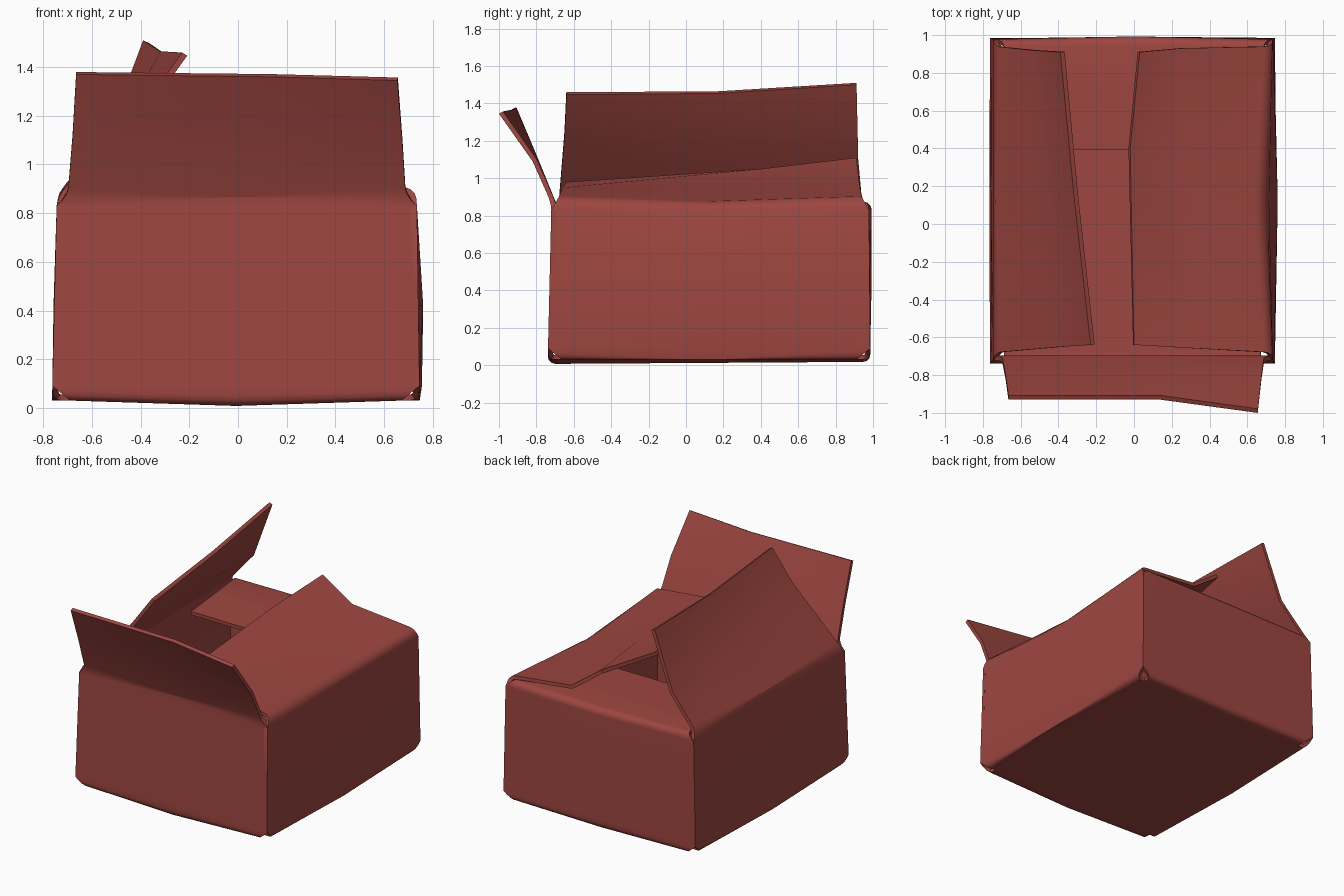
import bpy
import bmesh
import math
from mathutils import Vector

cube = bpy.data.objects.get("Cube")
if cube:
    bpy.data.objects.remove(cube, do_unlink=True)

COLOUR = (0.34, 0.062, 0.052, 1)
THICKNESS = 0.025
FOLD = 0.075          # floor inset where the fold begins

cardboard = bpy.data.materials.new("red_cardboard")
cardboard.use_nodes = True
cardboard.diffuse_color = COLOUR
cardboard.node_tree.nodes["Principled BSDF"].inputs["Base Color"].default_value = COLOUR


def corner(sx, sy, z):
    """Wall corner at a height; the walls spread slightly towards the floor."""
    spread = 0.02 * (1 - z / 0.84)
    x = 0.735 + spread * 0.6 if sx > 0 else -0.745 - spread
    y = 0.978 + spread * 0.4 if sy > 0 else -0.72 - spread
    return Vector((x, y, z))


def floor_corner(sx, sy):
    p = corner(sx, sy, 0.03)
    return p - Vector((sx * FOLD, sy * FOLD, 0))


def floor_mid(a, b):
    """Middle of a floor edge, sagging under the front and back."""
    p = (a + b) / 2
    if abs(a.x - b.x) > 0.1:
        p.z = 0.008 if p.y < 0 else 0.018
    return p


def sheet(name, rows, folds=()):
    """Bent cardboard sheet from rows of three points, rounded along fold rows."""
    bm = bmesh.new()
    grid = [[bm.verts.new(p) for p in row] for row in rows]
    for low, high in zip(grid, grid[1:]):
        for c in range(2):
            bm.faces.new((low[c], low[c + 1], high[c + 1], high[c]))
    edges = [bm.edges.get((grid[r][c], grid[r][c + 1])) for r in folds for c in range(2)]
    if edges:
        bmesh.ops.bevel(bm, geom=edges, offset=0.04, segments=3, profile=0.5,
                        affect='EDGES')
    mesh = bpy.data.meshes.new(name)
    bm.to_mesh(mesh)
    bm.free()
    mesh.materials.append(cardboard)
    obj = bpy.data.objects.new(name, mesh)
    bpy.context.collection.objects.link(obj)
    for other in bpy.context.selected_objects:
        other.select_set(False)
    obj.select_set(True)
    bpy.context.view_layer.objects.active = obj
    solid = obj.modifiers.new("thickness", 'SOLIDIFY')
    solid.thickness = THICKNESS
    solid.offset = -1
    bpy.ops.object.modifier_apply(modifier=solid.name)
    bpy.ops.object.shade_smooth_by_angle(angle=math.radians(35))


def side(name, a, b, bulges, flap):
    """One wall with its floor fold below and its flap above."""
    out = Vector(((a[0] + b[0]) / 2, (a[1] + b[1]) / 2, 0))
    fa, fb = floor_corner(*a), floor_corner(*b)
    tongue = [fa, floor_mid(fa, fb), fb]
    rows = [tongue, [p + out * FOLD for p in tongue]]
    for z, bulge in zip((0.09, 0.42, 0.83), bulges):
        pa, pb = corner(*a, z), corner(*b, z)
        rows.append([pa, (pa + pb) / 2 + out * bulge, pb])
    rows += [[Vector(p) for p in row] for row in flap]
    sheet(name, rows, folds=(1, 5))


# Front wall, flap leaning outwards
side("front_panel", (-1, -1), (1, -1), (0, 0, 0), [
    [(-.70, -.72, .865), (0, -.72, .865), (.69, -.72, .865)],
    [(-.68, -.82, 1.11), (.06, -.82, 1.11), (.675, -.82, 1.09)],
    [(-.665, -.93, 1.37), (.14, -.93, 1.36), (.655, -1, 1.345)]])

# Left wall, flap nearly closed with its back corner curling up
side("left_panel", (1, -1), (1, 1), (.01, .02, -.02), [
    [(.73, -.68, .9), (.68, .12, .87), (.73, .94, .9)],
    [(.35, -.66, .95), (.3, .13, .94), (.25, .93, .95)],
    [(0, -.64, .98), (-.02, .4, 1.05), (.03, .91, 1.11)]])

# Back wall, flap folded flat inwards
side("back_panel", (1, 1), (-1, 1), (0, .01, .015), [
    [(.69, .978, .88), (0, .99, .875), (-.69, .978, .88)],
    [(.67, .68, .867), (0, .68, .865), (-.67, .68, .867)],
    [(.65, .39, .86), (0, .39, .86), (-.65, .4, .86)]])

# Right wall, flap standing half open
side("right_panel", (-1, 1), (-1, -1), (0, .003, 0), [
    [(-.735, .94, .89), (-.735, .12, .88), (-.735, -.68, .88)],
    [(-.54, .92, 1.11), (-.47, .14, 1.18), (-.38, -.65, 1.25)],
    [(-.39, .91, 1.51), (-.32, .17, 1.465), (-.23, -.64, 1.46)]])

# Floor, filling the space between the four folds
fl, fr = floor_corner(-1, -1), floor_corner(1, -1)
bl, br = floor_corner(-1, 1), floor_corner(1, 1)
front, back = [fl, floor_mid(fl, fr), fr], [bl, floor_mid(bl, br), br]
middle = [(p + q) / 2 for p, q in zip(front, back)]
sheet("floor", [back, middle, front])
